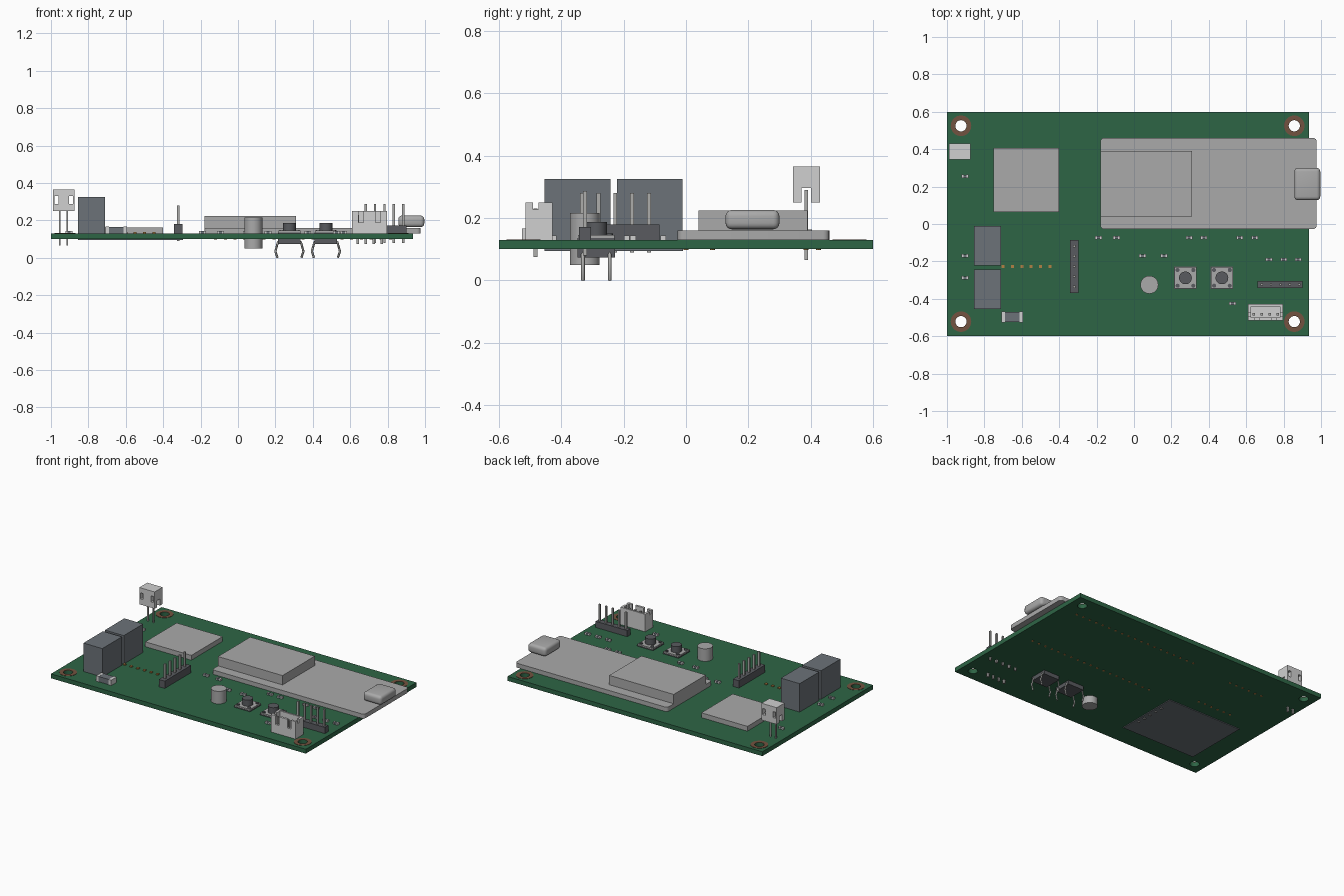
import bpy, bmesh, math
from mathutils import Matrix, Vector

if "Cube" in bpy.data.objects:
    bpy.data.objects.remove(bpy.data.objects["Cube"])


def mat(name, r, g, b):
    m = bpy.data.materials.new(name)
    m.diffuse_color = (r, g, b, 1)
    m.use_nodes = True
    m.node_tree.nodes["Principled BSDF"].inputs["Base Color"].default_value = m.diffuse_color
    return m


GREEN = mat("board green", 0.027, 0.13, 0.06)
GREY = mat("module grey", 0.40, 0.40, 0.40)
WHITE = mat("connector white", 0.63, 0.63, 0.63)
SLATE = mat("relay slate", 0.15, 0.17, 0.19)
DARK = mat("plastic dark", 0.10, 0.105, 0.115)
METAL = mat("pin metal", 0.42, 0.42, 0.41)
COPPER = mat("ring copper", 0.17, 0.085, 0.05)
GOLD = mat("pad gold", 0.45, 0.22, 0.06)


def finish(name, bm, m, smooth=False):
    bmesh.ops.recalc_face_normals(bm, faces=bm.faces)
    me = bpy.data.meshes.new(name)
    bm.to_mesh(me)
    bm.free()
    me.materials.append(m)
    ob = bpy.data.objects.new(name, me)
    bpy.context.collection.objects.link(ob)
    if smooth:
        bpy.ops.object.select_all(action='DESELECT')
        ob.select_set(True)
        bpy.context.view_layer.objects.active = ob
        bpy.ops.object.shade_smooth_by_angle(angle=math.radians(40))
    return ob


def box(name, m, x, y, z, bevel=0, vertical=False):
    """Box from (min, max) ranges, optionally with rounded edges."""
    bm = bmesh.new()
    c = Vector([(a + b) / 2 for a, b in (x, y, z)])
    s = [b - a for a, b in (x, y, z)]
    bmesh.ops.create_cube(bm, size=1, matrix=Matrix.Translation(c) @ Matrix.Diagonal((*s, 1)))
    if bevel:
        edges = [e for e in bm.edges
                 if not vertical or abs(e.verts[0].co.z - e.verts[1].co.z) > 1e-5]
        bmesh.ops.bevel(bm, geom=edges, offset=bevel, segments=4, profile=0.5, affect='EDGES')
    return finish(name, bm, m, bevel > 0)


def cyl(name, m, x, y, r, z, n=32):
    bm = bmesh.new()
    bmesh.ops.create_cone(bm, cap_ends=True, segments=n, radius1=r, radius2=r, depth=z[1] - z[0],
                          matrix=Matrix.Translation((x, y, (z[0] + z[1]) / 2)))
    return finish(name, bm, m, True)


def ring(name, m, x, y, r0, r1, z, n=32):
    bm = bmesh.new()
    loops = []
    for r, h in ((r0, z[0]), (r1, z[0]), (r1, z[1]), (r0, z[1])):
        loops.append([bm.verts.new((x + r * math.cos(2 * math.pi * i / n),
                                    y + r * math.sin(2 * math.pi * i / n), h)) for i in range(n)])
    for k in range(4):
        a, b = loops[k], loops[(k + 1) % 4]
        for i in range(n):
            j = (i + 1) % n
            bm.faces.new((a[i], a[j], b[j], b[i]))
    return finish(name, bm, m, True)


def cut(ob, cutters):
    bpy.context.view_layer.objects.active = ob
    for c in cutters:
        c.hide_render = True
        mod = ob.modifiers.new("cut", 'BOOLEAN')
        mod.operation = 'DIFFERENCE'
        mod.solver = 'EXACT'
        mod.object = c
        bpy.ops.object.modifier_apply(modifier=mod.name)
        bpy.data.objects.remove(c)


def pin(name, x, y, z, r=0.006):
    box(name, METAL, (x - r, x + r), (y - r, y + r), z)


# Circuit board with four mounting holes and copper rings
T = 0.13
board = box("circuit_board", GREEN, (-1, 0.935), (-0.6, 0.6), (0.10, T))
holes = [(x, y) for x in (-0.925, 0.857) for y in (-0.522, 0.525)]
cut(board, [cyl("hole_cutter", GREEN, x, y, 0.03, (0, 0.3)) for x, y in holes])
for x, y in holes:
    ring("mounting_ring", COPPER, x, y, 0.03, 0.055, (T - 0.002, T + 0.002))

# Large controller module: plate, raised shield and rounded socket
box("controller_plate", GREY, (-0.18, 0.977), (-0.027, 0.46), (T, 0.16), 0.02, True)
box("controller_shield", GREY, (-0.18, 0.31), (0.04, 0.39), (0.16, 0.224))
box("usb_socket", GREY, (0.857, 0.996), (0.127, 0.30), (0.164, 0.226), 0.02)

# Square module
box("square_module", GREY, (-0.75, -0.40), (0.065, 0.405), (0.1005, 0.163))

# Relays on a base plate set into the board
box("relay_base", SLATE, (-0.855, -0.295), (-0.455, -0.01), (0.095, T - 0.001))
for y0, y1 in ((-0.455, -0.243), (-0.222, -0.012)):
    box("relay", SLATE, (-0.855, -0.712), (y0, y1), (T, 0.325))

# Large chip resistor
box("large_resistor", SLATE, (-0.69, -0.613), (-0.525, -0.47), (T, 0.166))
for x in (-0.709, -0.613):
    box("large_resistor_end", WHITE, (x, x + 0.019), (-0.527, -0.468), (T, 0.167))

# Pin headers
box("side_header", DARK, (-0.342, -0.297), (-0.37, -0.085), (T, 0.18))
box("front_header", DARK, (0.66, 0.90), (-0.343, -0.305), (T, 0.172))
for i in range(5):
    pin("side_header_pin", -0.32, -0.335 + 0.054 * i, (0.09, 0.28))
    pin("front_header_pin", 0.683 + 0.05 * i, -0.324, (0.08, 0.287))

# Raised two-pin connector with side windows and a slot below
plug = box("two_pin_connector", WHITE, (-0.99, -0.874), (0.344, 0.43), (0.25, 0.365))
cut(plug, [
    box("slot_cutter", WHITE, (-1.1, -0.8), (0.371, 0.401), (0.2, 0.296)),
    box("window_cutter", WHITE, (-0.982, -0.961), (0.3, 0.5), (0.289, 0.331)),
    box("window_cutter", WHITE, (-0.903, -0.882), (0.3, 0.5), (0.289, 0.331)),
])
for x in (-0.953, -0.913):
    pin("two_pin_connector_pin", x, 0.386, (0.066, 0.29), 0.005)

# Open four-pin connector shell
shell = box("four_pin_connector", WHITE, (0.61, 0.797), (-0.515, -0.428), (T, 0.25))
cut(shell, [
    box("cavity_cutter", WHITE, (0.626, 0.781), (-0.500, -0.440), (0.15, 0.3)),
    box("side_cutter", WHITE, (0.5, 0.9), (-0.492, -0.474), (0.228, 0.3)),
    box("front_cutter", WHITE, (0.645, 0.672), (-0.55, -0.49), (0.19, 0.3)),
    box("front_cutter", WHITE, (0.735, 0.762), (-0.55, -0.49), (0.19, 0.3)),
])
for i in range(4):
    pin("four_pin_connector_pin", 0.64 + 0.043 * i, -0.483, (0.075, 0.23))

# Round capacitor passing through the board
cyl("round_capacitor", GREY, 0.082, -0.325, 0.048, (0.05, 0.216))

# Push buttons: body, metal plate, cap, corner rivets and kinked legs
for bx in (0.275, 0.47):
    by = -0.288
    box("button_body", DARK, (bx - 0.06, bx + 0.06), (by - 0.06, by + 0.06), (0.073, 0.136))
    box("button_plate", GREY, (bx - 0.058, bx + 0.058), (by - 0.058, by + 0.058), (0.136, 0.145))
    cyl("button_cap", DARK, bx, by, 0.034, (0.145, 0.187))
    for sx in (-1, 1):
        for sy in (-1, 1):
            cyl("button_rivet", DARK, bx + sx * 0.042, by + sy * 0.042, 0.011, (0.145, 0.150), 12)
            cu = bpy.data.curves.new("button_leg", 'CURVE')
            cu.dimensions = '3D'
            cu.bevel_depth = 0.006
            cu.bevel_resolution = 0
            sp = cu.splines.new('POLY')
            path = ((0.05, 0.092), (0.062, 0.082), (0.075, 0.035), (0.064, 0.0))
            sp.points.add(len(path) - 1)
            for p, (dx, z) in zip(sp.points, path):
                p.co = (bx + sx * dx, by + sy * 0.043, z, 1)
            cu.use_fill_caps = True
            cu.materials.append(METAL)
            ob = bpy.data.objects.new("button_leg", cu)
            bpy.context.collection.objects.link(ob)

# Small chip parts: dark centre, light ends
chips = [(-0.19, -0.073), (-0.093, -0.073), (0.295, -0.073), (0.373, -0.073), (0.565, -0.073),
         (0.645, -0.073), (0.045, -0.17), (0.16, -0.17), (0.722, -0.19), (0.80, -0.19),
         (0.878, -0.19), (0.527, -0.425), (-0.904, 0.255), (-0.904, -0.17), (-0.904, -0.288)]
for x, y in chips:
    box("chip_part", SLATE, (x - 0.009, x + 0.009), (y - 0.008, y + 0.008), (T, 0.143))
    for s in (-1, 1):
        a = x + s * 0.013
        box("chip_part_end", WHITE, (a - 0.005, a + 0.005), (y - 0.009, y + 0.009), (T, 0.144))

# Row of pads beside the relays
for i in range(6):
    x = -0.70 + 0.05 * i
    box("relay_pad", GOLD, (x - 0.008, x + 0.008), (-0.236, -0.220), (T, 0.137))

# Solder pads under the controller and square module
for i in range(19):
    for y in (0.0, 0.425):
        cyl("solder_pad", GOLD, -0.12 + 0.052 * i, y, 0.008, (0.097, 0.102), 8)
for i in range(6):
    for y in (0.085, 0.385):
        cyl("module_pad", GOLD, -0.70 + 0.05 * i, y, 0.008, (0.097, 0.102), 8)
